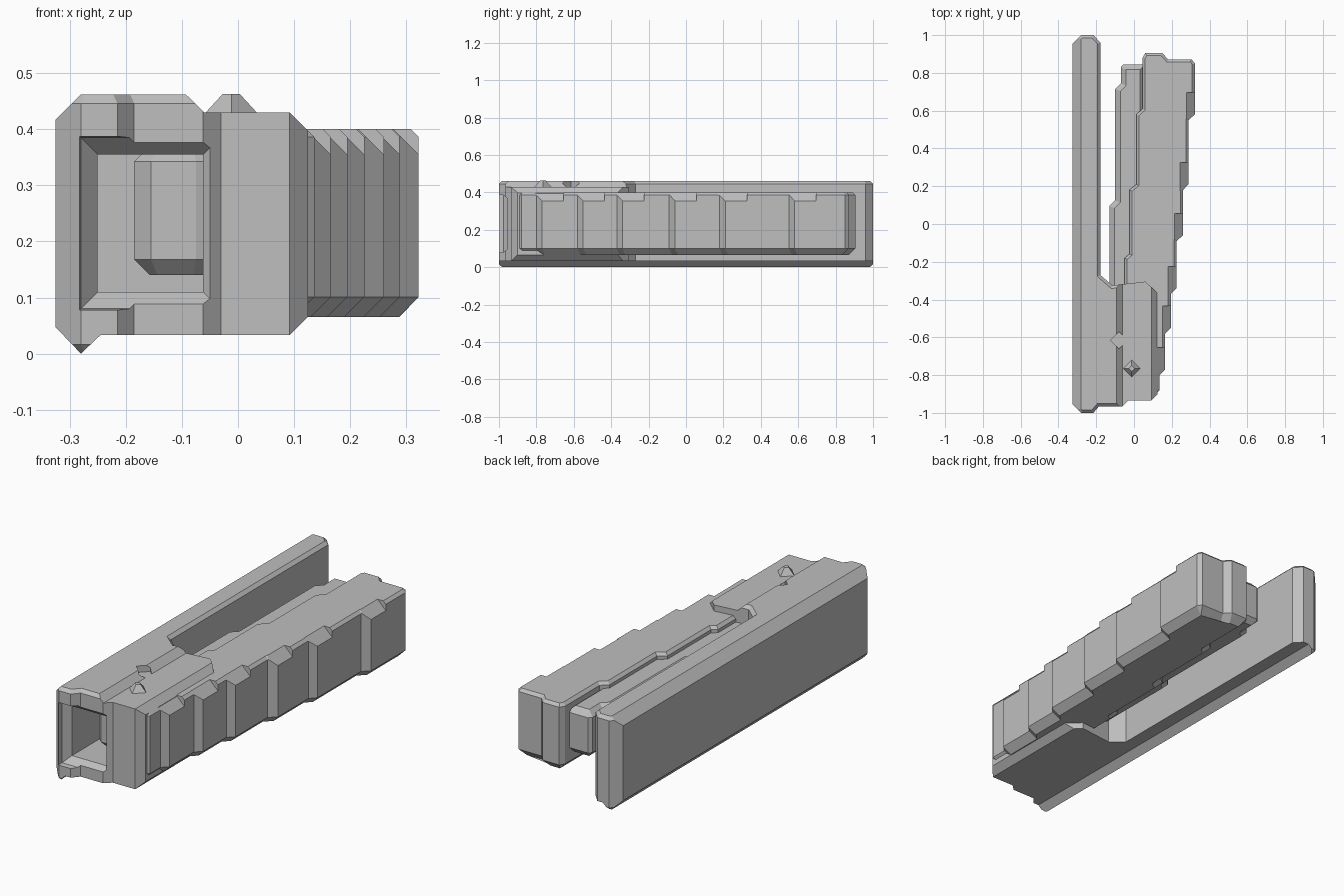
import bpy, bmesh, math
from mathutils import Matrix, Vector

if "Cube" in bpy.data.objects:
    bpy.data.objects.remove(bpy.data.objects["Cube"])

grey = bpy.data.materials.new("neutral_grey")
grey.use_nodes = True
colour = (0.52, 0.52, 0.52, 1)
grey.diffuse_color = colour
grey.node_tree.nodes["Principled BSDF"].inputs["Base Color"].default_value = colour


def finish(name, bm):
    bmesh.ops.recalc_face_normals(bm, faces=bm.faces)
    mesh = bpy.data.meshes.new(name)
    bm.to_mesh(mesh)
    bm.free()
    mesh.materials.append(grey)
    obj = bpy.data.objects.new(name, mesh)
    bpy.context.collection.objects.link(obj)
    return obj


def prism(name, outline, low, high, axis="z", top=0, bottom=0):
    """Extrude an outline along an axis, with optional chamfered ends."""
    place = (lambda p, t: (p[0], p[1], t)) if axis == "z" else (lambda p, t: (p[0], t, p[1]))
    bm = bmesh.new()
    face_low = bm.faces.new([bm.verts.new(place(p, low + bottom)) for p in outline])
    face_high = bm.faces.new([bm.verts.new(place(p, high - top)) for p in outline])
    a, b = list(face_low.verts), list(face_high.verts)
    for i in range(len(a)):
        j = (i + 1) % len(a)
        bm.faces.new((a[i], a[j], b[j], b[i]))
    bmesh.ops.recalc_face_normals(bm, faces=bm.faces)
    for face, size in ((face_low, bottom), (face_high, top)):
        if size:
            bmesh.ops.inset_region(bm, faces=[face], thickness=size, depth=size,
                                   use_even_offset=True)
    return finish(name, bm)


def carve(obj, cutter, operation="DIFFERENCE"):
    mod = obj.modifiers.new("carve", "BOOLEAN")
    mod.operation, mod.object, mod.solver = operation, cutter, "EXACT"
    graph = bpy.context.evaluated_depsgraph_get()
    mesh = bpy.data.meshes.new_from_object(obj.evaluated_get(graph))
    obj.modifiers.clear()
    obj.data = mesh
    bpy.data.objects.remove(cutter)


def block(name, size, matrix):
    bm = bmesh.new()
    bmesh.ops.create_cube(bm, size=1, matrix=matrix @ Matrix.Diagonal((*size, 1)))
    return finish(name, bm)


def stud(name, r1, r2, depth, at):
    bm = bmesh.new()
    bmesh.ops.create_cone(bm, cap_ends=True, segments=4, radius1=r1, radius2=r2,
                          depth=depth, matrix=Matrix.Translation(at))
    return finish(name, bm)


# Outer shell: long side plate joined to the front housing
section = [(-.325, .047), (-.28, 0), (-.245, .033), (.092, .033), (.125, .066),
           (.125, .397), (.092, .43), (-.06, .43), (-.093, .462), (-.28, .462),
           (-.325, .417)]
plan = [(-.325, -.955), (-.28, -1), (-.215, -1), (-.185, -.965), (-.062, -.965),
        (-.03, -.935), (.092, -.935), (.135, -.89), (.135, -.375), (.06, -.305),
        (-.115, -.325), (-.178, -.27), (-.178, .96), (-.215, 1), (-.28, 1), (-.325, .955)]
shell = prism("outer_shell", section, -1.1, 1.1, "y")
carve(shell, prism("plan_cutter", plan, 0, .462, top=.016, bottom=.016), "INTERSECT")

# Front opening with a flared mouth
bm = bmesh.new()
rings = []
for y, grow in ((-1.03, .035), (-.975, .03), (-.94, 0), (-.45, 0)):
    x0, x1, z0, z1 = -.25 - grow, -.062 + grow, .11 - grow, .355 + grow
    rings.append([bm.verts.new((x, y, z)) for x, z in ((x0, z0), (x1, z0), (x1, z1), (x0, z1))])
for r, s in zip(rings, rings[1:]):
    for i in range(4):
        j = (i + 1) % 4
        bm.faces.new((r[i], r[j], s[j], s[i]))
bm.faces.new(rings[0])
bm.faces.new(rings[-1])
carve(shell, finish("opening_cutter", bm))

# Small notch in the raised top strip, and the stud beside it
carve(shell, stud("notch_cutter", .045, .045, .1, (-.08, -.615, .48)))
stud("top_stud", .048, .015, .036, (-.012, -.765, .445))

# Stepped grip body: the right side widens at each step
steps = [(-.8, .165), (-.58, .195), (-.37, .225), (-.09, .26), (.18, .288), (.55, .322)]
edge = [(.09, -.92), (.136, -.88)]
for y, x in steps:
    edge += [(edge[-1][0], y), (x, y + .03)]
rear = [(.322, .85), (.305, .872), (.18, .872), (.15, .905), (.06, .905), (.045, .88)]
left = [(.045, .61), (.012, .58), (.012, .21), (-.025, .18), (-.025, -.16),
        (-.05, -.18), (-.05, -.4), (-.02, -.45), (-.02, -.92)]
body = prism("stepped_grip", edge + rear + left, .065, .4, top=.014, bottom=.036)

# Slanted cuts at the upper corner where each step begins
for y, x in steps:
    tilt = Matrix.Rotation(math.radians(45), 4, "Y")
    centre = Vector((x - .0225, y + .07, .3775)) + Vector((.0707, 0, .0707))
    carve(body, block("corner_cutter", (.2, .15, .2), Matrix.Translation(centre) @ tilt))

# Inner core rail, seen through the opening and beside the grip
core = [(-.155, -.85), (-.075, -.85), (.06, -.8), (.06, .845), (-.055, .845), (-.07, .83),
        (-.07, .745), (-.1, .715), (-.1, .125), (-.13, .095), (-.13, -.4),
        (-.185, -.46), (-.185, -.82)]
prism("inner_core", core, .14, .37, top=.028, bottom=.028)
